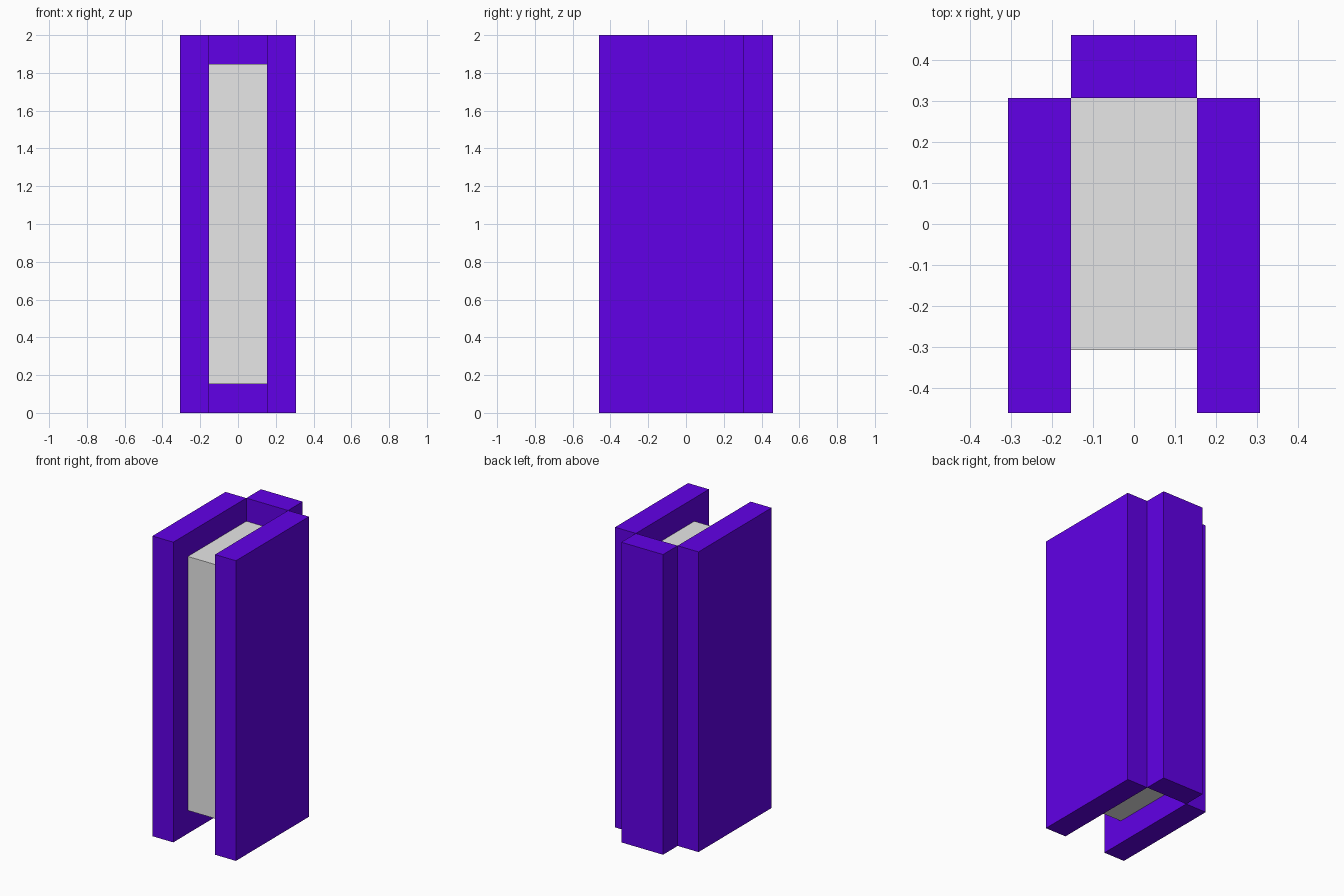
import bpy
import bmesh
from mathutils import Matrix, Vector

if "Cube" in bpy.data.objects:
    bpy.data.objects.remove(bpy.data.objects["Cube"])

U = 2 / 13  # the whole model sits on this module


def material(name, rgb):
    m = bpy.data.materials.new(name)
    m.diffuse_color = (*rgb, 1)
    m.use_nodes = True
    m.node_tree.nodes["Principled BSDF"].inputs["Base Color"].default_value = m.diffuse_color
    return m


purple = material("purple", (0.12, 0.0, 0.8))
grey = material("light grey", (0.8, 0.8, 0.8))


def box(name, lo, hi, mat):
    """Box between two corners given in modules."""
    lo, hi = Vector(lo) * U, Vector(hi) * U
    bm = bmesh.new()
    bmesh.ops.create_cube(bm, size=1, matrix=Matrix.Translation((lo + hi) / 2)
                          @ Matrix.Diagonal((*(hi - lo), 1)))
    mesh = bpy.data.meshes.new(name)
    bm.to_mesh(mesh)
    bm.free()
    mesh.materials.append(mat)
    obj = bpy.data.objects.new(name, mesh)
    bpy.context.collection.objects.link(obj)
    return obj


# Side panels, left and right of the core
for side, x in (("left", -2), ("right", 1)):
    box(side + "_panel", (x, -3, 0), (x + 1, 2, 13), purple)

# Back panel, standing behind the side panels
box("back_panel", (-1, 2, 0), (1, 3, 13), purple)

# Core block, recessed at front, top and bottom
box("core", (-1, -2, 1), (1, 2, 12), grey)
